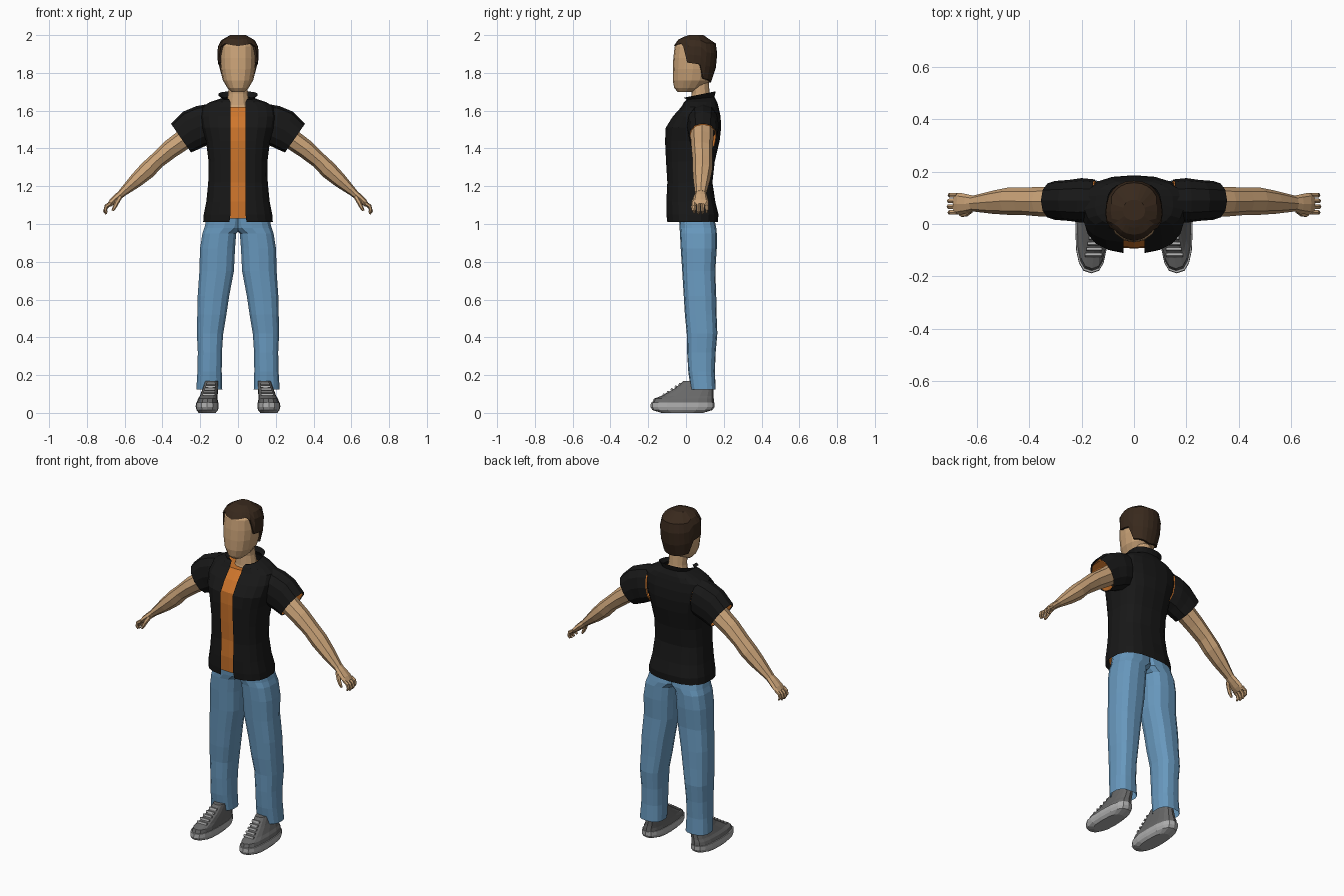
import bpy, bmesh, math
from mathutils import Vector

if "Cube" in bpy.data.objects:
    bpy.data.objects.remove(bpy.data.objects["Cube"])


def material(name, r, g, b):
    m = bpy.data.materials.new(name)
    m.diffuse_color = (r, g, b, 1)
    m.use_nodes = True
    m.node_tree.nodes["Principled BSDF"].inputs["Base Color"].default_value = m.diffuse_color
    return m


SKIN = material("skin", 0.60, 0.37, 0.19)
HAIR = material("hair", 0.04, 0.022, 0.012)
BLACK = material("black_cloth", 0.009, 0.009, 0.009)
ORANGE = material("orange_cloth", 0.62, 0.18, 0.025)
DENIM = material("denim", 0.14, 0.32, 0.52)
SHOE = material("shoe_grey", 0.14, 0.14, 0.14)
SOLE = material("sole_grey", 0.42, 0.42, 0.42)


def loft(name, rings, mat, caps=(True, True), closed=True, mirror=False):
    """Skin a list of equal-length point rings."""
    bm = bmesh.new()
    vs = [[bm.verts.new(p) for p in ring] for ring in rings]
    n = len(vs[0])
    for a, b in zip(vs, vs[1:]):
        for i in range(n if closed else n - 1):
            j = (i + 1) % n
            bm.faces.new((a[i], a[j], b[j], b[i]))
    if caps[0]:
        bm.faces.new(vs[0][::-1])
    if caps[1]:
        bm.faces.new(vs[-1])
    bmesh.ops.recalc_face_normals(bm, faces=bm.faces)
    me = bpy.data.meshes.new(name)
    bm.to_mesh(me)
    bm.free()
    me.materials.append(mat)
    ob = bpy.data.objects.new(name, me)
    bpy.context.collection.objects.link(ob)
    if mirror:
        mod = ob.modifiers.new("mirror", 'MIRROR')
        mod.use_mirror_merge = False
    return ob


def spow(t, p):
    return math.copysign(abs(t) ** p, t)


def oval(c, u, v, n=12, p=1.0, a0=0.0, a1=None):
    """Superellipse ring; a partial arc when a1 is given."""
    c, u, v = Vector(c), Vector(u), Vector(v)
    if a1 is None:
        angles = [a0 + 2 * math.pi * i / n for i in range(n)]
    else:
        angles = [a0 + (a1 - a0) * i / n for i in range(n + 1)]
    return [c + u * spow(math.cos(a), p) + v * spow(math.sin(a), p) for a in angles]


def level(z, x0, x1, y0, y1, n=12, p=0.8):
    """Horizontal ring filling a box x0..x1, y0..y1."""
    return oval(((x0 + x1) / 2, (y0 + y1) / 2, z), ((x1 - x0) / 2, 0, 0),
                (0, (y1 - y0) / 2, 0), n, p, -math.pi / 2)


def limb(name, pts, mat, n=8):
    """Mirrored tube through (x, y, z, radius, y radius)."""
    rings = []
    for i, (x, y, z, r, ry) in enumerate(pts):
        a, b = pts[max(i - 1, 0)], pts[min(i + 1, len(pts) - 1)]
        d = Vector((b[0] - a[0], 0, b[2] - a[2])).normalized()
        rings.append(oval((x, y, z), (-d.z * r, 0, d.x * r), (0, ry, 0), n))
    return loft(name, rings, mat, mirror=True)


# Head and neck: z, half width, front y, back y
HEAD = [(1.70, .035, -.045, .04), (1.72, .056, -.062, .09), (1.76, .08, -.07, .13),
        (1.82, .092, -.07, .143), (1.88, .096, -.067, .152), (1.94, .092, -.06, .15),
        (1.975, .07, -.03, .128), (1.99, .03, .02, .08)]
loft("head", [level(z, -w, w, f, b, 16, .9) for z, w, f, b in HEAD], SKIN)
NECK = [(1.58, .085, .01, .14), (1.63, .062, .025, .135), (1.69, .052, .03, .125), (1.76, .05, .02, .12)]
loft("neck", [level(z, -w, w, f, b, 12, 1) for z, w, f, b in NECK], SKIN)


def interp(table, t):
    for a, b in zip(table, table[1:]):
        if t <= b[0]:
            k = (t - a[0]) / (b[0] - a[0])
            return [p + (q - p) * k for p, q in zip(a, b)]
    return list(table[-1])


# Hair: shell over the head whose lower edge follows a hairline (degrees from front, z)
HAIRLINE = [(0, 1.942), (45, 1.955), (60, 1.94), (74, 1.855), (105, 1.845), (120, 1.77), (180, 1.75)]
hair = []
for t, off in ((0, -.004), (0, .012), (.3, .014), (.6, .014), (.82, .012), (1, .012)):
    ring = []
    for i in range(24):
        deg = i * 15
        low = interp(HAIRLINE, min(deg, 360 - deg))[1]
        z = low + (1.99 - low) * t
        _, w, f, b = interp(HEAD, z)
        a = math.radians(deg)
        y = (f + b) / 2 - spow(math.cos(a), .9) * ((b - f) / 2 + off * (.5 if math.cos(a) > 0 else 1))
        ring.append((spow(math.sin(a), .9) * (w + off), y, z + .01 * t))
    hair.append(ring)
loft("hair", hair, HAIR, (False, True))

# Torso clothes: z, half width, front y, back y, half gap, tilt
TORSO = [(1.01, .185, -.10, .168, .045, 0), (1.05, .182, -.105, .172, .04, 0),
         (1.12, .168, -.105, .155, .04, 0), (1.22, .158, -.10, .14, .04, 0),
         (1.33, .156, -.107, .152, .04, 0), (1.44, .17, -.112, .178, .04, 0),
         (1.51, .19, -.108, .186, .04, 0), (1.57, .20, -.07, .183, .04, 0),
         (1.62, .19, -.025, .172, .04, 0), (1.645, .15, -.012, .165, .04, 0),
         (1.665, .085, -.002, .15, .045, .1), (1.685, .105, -.02, .158, .06, .2)]
P = .75
shirt = []
for z, w, f, b, gap, tilt in TORSO:
    g = math.asin((gap / w) ** (1 / P))
    c = (f + b) / 2
    shirt.append(oval((0, c, z), (w, 0, 0), (0, (b - f) / 2, tilt * (b - f) / 2), 18, P,
                      -math.pi / 2 + g, 1.5 * math.pi - g))
loft("open_shirt", shirt, BLACK, (False, False), closed=False)
under = [level(max(z, 1.03), -w + .018, w - .018, f + .018, b - .018, 18, P)
         for z, w, f, b, _, _ in TORSO[:9] if z != 1.05]
loft("undershirt", under, ORANGE, (False, True))

# Sleeves: centre x, z, up vector x, z, half depth
SLEEVE = [(.15, 1.53, .01, .105, .08), (.20, 1.517, .02, .107, .085),
          (.25, 1.495, .04, .10, .078), (.302, 1.455, .053, .076, .074)]
for name, s, mat, shift in (("sleeve", 1, BLACK, 0), ("sleeve_lining", .93, ORANGE, -.004)):
    loft(name, [oval((x + shift, .09, z), (ux * s, 0, uz * s), (0, d * s, 0), 12, .9)
                for x, z, ux, uz, d in SLEEVE], mat, (False, False), mirror=True)

# Arms and hands
limb("arm", [(.20, .085, 1.52, .055, .06), (.28, .085, 1.452, .054, .06),
             (.36, .085, 1.395, .05, .056), (.43, .087, 1.335, .043, .052),
             (.48, .087, 1.285, .046, .052), (.54, .083, 1.23, .038, .044),
             (.615, .078, 1.163, .021, .03)], SKIN)
limb("palm", [(.605, .078, 1.17, .02, .028), (.635, .077, 1.145, .02, .036),
              (.665, .077, 1.118, .018, .042), (.683, .077, 1.1, .012, .04)], SKIN)
for k in range(4):
    y = .044 + .022 * k
    e = .006 * abs(k - 1.4)
    limb("finger", [(.674, y, 1.11, .010, .010), (.698, y, 1.085 + e, .010, .010),
                    (.707 - e / 2, y, 1.065 + e, .009, .009), (.699 - e / 2, y, 1.05 + e, .005, .006)], SKIN, 6)
limb("thumb", [(.622, .055, 1.148, .012, .014), (.641, .04, 1.115, .012, .012),
               (.654, .036, 1.088, .010, .010), (.664, .037, 1.07, .006, .006)], SKIN, 6)

# Jeans: one leg and half the hips, mirrored; z, inner x, outer x, front y, back y
LEG = [(.125, .082, .222, .025, .157), (.22, .085, .216, .012, .153), (.32, .084, .214, .006, .157),
       (.42, .077, .219, .004, .166), (.52, .06, .217, -.006, .162), (.62, .045, .215, -.012, .16),
       (.75, .02, .206, -.02, .155), (.87, .014, .203, -.028, .163), (.95, .008, .19, -.032, .163),
       (.98, -.03, .18, -.034, .16), (1.08, -.04, .155, -.04, .14)]
loft("jeans_leg", [level(z, a, b, f, r, 14, .75) for z, a, b, f, r in LEG], DENIM,
     (False, True), mirror=True)

# Shoes: z, centre x, half width, toe y, heel y
SOLES = [(0, .163, .045, -.13, .09), (.015, .163, .057, -.178, .14),
         (.032, .163, .061, -.188, .152), (.055, .163, .06, -.186, .152)]
UPPER = [(.05, .162, .057, -.18, .148), (.075, .16, .052, -.17, .147), (.09, .155, .047, -.13, .145),
         (.13, .146, .041, -.06, .145), (.17, .14, .035, -.012, .143)]
for name, table, mat in (("shoe_sole", SOLES, SOLE), ("shoe_upper", UPPER, SHOE)):
    loft(name, [level(z, x - w, x + w, f, b, 16, .75) for z, x, w, f, b in table], mat, mirror=True)

# Laces: short bars climbing the slope of the shoe
for k in range(5):
    t = k / 4
    c = (.155 - .013 * t, -.118 + .085 * t, .097 + .056 * t)
    w = .032 - .008 * t
    bar = [oval((c[0] + s * w, c[1], c[2]), (0, .007, .004), (0, -.003, .006), 4) for s in (-1, 1)]
    loft("shoe_lace", bar, SOLE, mirror=True)
